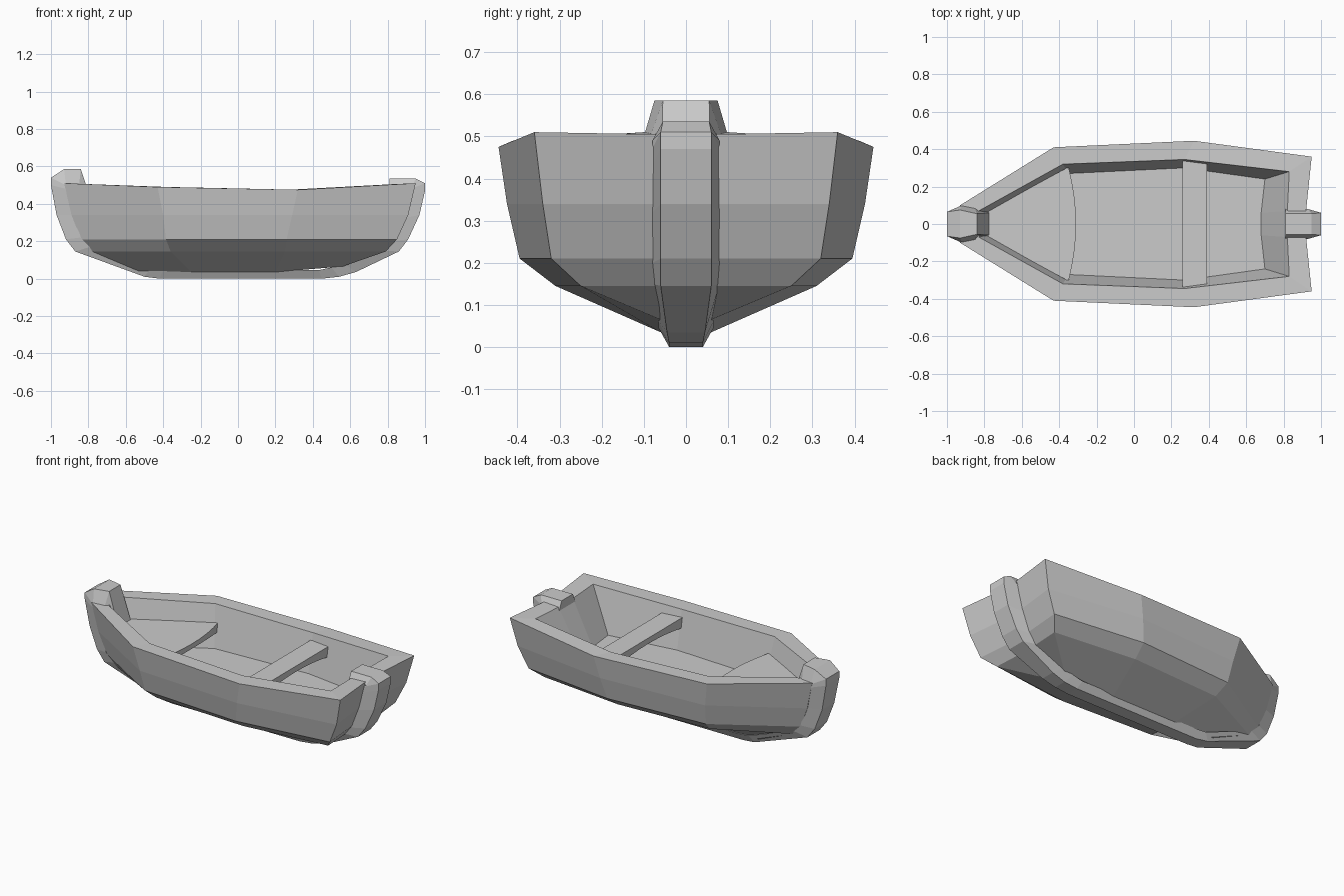
import bpy
import bmesh

cube = bpy.data.objects.get("Cube")
if cube:
    bpy.data.objects.remove(cube, do_unlink=True)

# Single flat grey
grey = bpy.data.materials.new("weathered_grey")
grey.use_nodes = True
shade = (0.6, 0.6, 0.6, 1.0)
grey.diffuse_color = shade
grey.node_tree.nodes["Principled BSDF"].inputs["Base Color"].default_value = shade


def finish(name, bm):
    """Turn a bmesh into a flat shaded object with outward normals."""
    bmesh.ops.recalc_face_normals(bm, faces=bm.faces)
    mesh = bpy.data.meshes.new(name)
    bm.to_mesh(mesh)
    bm.free()
    mesh.materials.append(grey)
    obj = bpy.data.objects.new(name, mesh)
    bpy.context.collection.objects.link(obj)
    return obj


def loft(name, rings):
    """Skin a list of closed rings of equal length and cap both ends."""
    bm = bmesh.new()
    loops = [[bm.verts.new(point) for point in ring] for ring in rings]
    for lower, upper in zip(loops, loops[1:]):
        count = len(lower)
        for i in range(count):
            j = (i + 1) % count
            bm.faces.new((lower[i], lower[j], upper[j], upper[i]))
    bm.faces.new(loops[0])
    bm.faces.new(loops[-1])
    return finish(name, bm)


def mirrored(half):
    """Close a left half outline with its right half."""
    return half + [(x, -y, z) for x, y, z in reversed(half)]


# Hull: each level runs from the stern centre round the left side to the bow
outer_levels = [
    [(.55, .05, .065), (.56, .06, .065), (.2, .06, .035), (-.25, .06, .035), (-.53, .055, .04)],
    [(.78, .07, .145), (.79, .25, .145), (.25, .31, .145), (-.36, .28, .145), (-.78, .07, .145)],
    [(.83, .07, .21), (.85, .32, .21), (.26, .395, .21), (-.385, .355, .21), (-.84, .08, .21)],
    [(.88, .07, .34), (.91, .34, .34), (.29, .425, .34), (-.4, .385, .34), (-.89, .09, .34)],
    [(.92, .07, .505), (.95, .36, .51), (.32, .445, .475), (-.43, .41, .49), (-.93, .1, .51)],
]
inner_levels = [
    [(.82, .07, .5), (.83, .28, .505), (.27, .345, .475), (-.38, .32, .49), (-.83, .07, .505)],
    [(.68, .06, .24), (.7, .24, .24), (.27, .3, .24), (-.35, .27, .24), (-.74, .05, .24)],
]
loft("hull", [mirrored(level) for level in outer_levels + inner_levels])

# Keel strip and end posts: outer edge (x, z, half width), buried edge likewise
keel_path = [
    ((.81, .535, .055), (.81, .48, .08)),
    ((.95, .535, .055), (.93, .49, .08)),
    ((1, .51, .06), (.9, .47, .08)),
    ((1, .47, .06), (.89, .43, .08)),
    ((.97, .34, .06), (.87, .32, .08)),
    ((.91, .21, .06), (.82, .2, .08)),
    ((.86, .145, .06), (.76, .15, .08)),
    ((.63, .035, .045), (.57, .08, .065)),
    ((.54, .01, .04), (.5, .06, .065)),
    ((.45, 0, .04), (.43, .045, .065)),
    ((-.42, 0, .04), (-.4, .045, .065)),
    ((-.5, .01, .045), (-.47, .05, .065)),
    ((-.87, .145, .06), (-.79, .17, .08)),
    ((-.92, .21, .06), (-.84, .22, .085)),
    ((-.97, .34, .06), (-.88, .34, .09)),
    ((-1, .5, .065), (-.92, .48, .1)),
    ((-1, .54, .065), (-.92, .5, .1)),
    ((-.93, .585, .075), (-.92, .5, .1)),
    ((-.84, .585, .055), (-.85, .5, .085)),
    ((-.77, .37, .06), (-.82, .36, .075)),
]


def keel_section(outer, inner):
    (ox, oz, ow), (ix, iz, iw) = outer, inner
    return [(ox, ow, oz), (ox, -ow, oz), (ix, -iw, iz), (ix, iw, iz)]


loft("keel_and_posts", [keel_section(*pair) for pair in keel_path])


def arched_board(name, front_x, back_x, top, edge, middle, steps=8):
    """Board across the boat whose underside arches up at the centre.

    front_x and back_x take t from -1 to 1 and return (x, y) at that point.
    """
    rings = []
    for step in range(steps + 1):
        t = 2 * step / steps - 1
        base = top - middle - (edge - middle) * t * t
        fx, fy = front_x(t)
        bx, by = back_x(t)
        rings.append([(fx, fy, top), (bx, by, top), (bx, by, base), (fx, fy, base)])
    return loft(name, rings)


# Rowing bench
arched_board("rowing_bench",
             lambda t: (.26, .34 * t),
             lambda t: (.39, .33 * t),
             top=.43, edge=.065, middle=.035)

# Bow deck with a bowed rear edge
arched_board("bow_deck",
             lambda t: (-.8, .06 * t),
             lambda t: (-.31 - .04 * t * t, .305 * t),
             top=.385, edge=.055, middle=.03)
